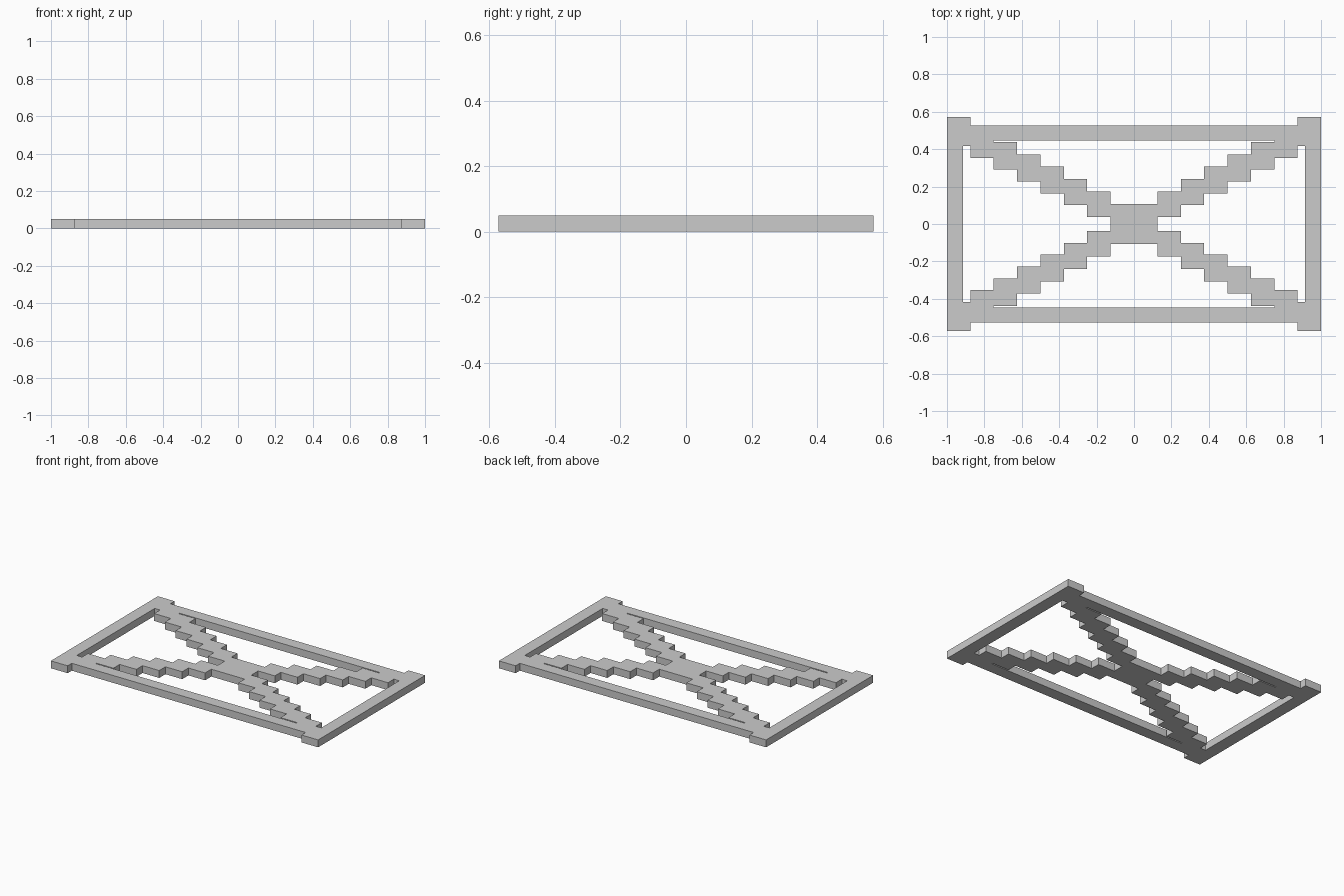
import bpy, bmesh

if "Cube" in bpy.data.objects:
    bpy.data.objects.remove(bpy.data.objects["Cube"])

HEIGHT = 0.05
STEP = 0.125

# One quadrant of the plan as rectangles: x0, x1, y0, y1
rects = [
    (0.0, 0.875, 0.447, 0.527),    # long rail
    (0.915, 1.0, 0.0, 0.572),      # short rail
    (0.0, STEP, 0.0, 0.107),       # centre hub
]
# Stepped diagonal brace, ending in the corner block
for k in range(1, 8):
    rects.append((k * STEP, (k + 1) * STEP,
                  0.037 + 0.0633 * (k - 1), 0.107 + 0.0664 * k))


def filled(x, y):
    return any(a < abs(x) < b and c < abs(y) < d for a, b, c, d in rects)


def breaks(values):
    values = {round(v, 4) for v in values}
    return sorted(values | {-v for v in values})


xs = breaks([v for r in rects for v in r[:2]])
ys = breaks([v for r in rects for v in r[2:]])

# Flat outline: fill every plan cell that lies inside a rectangle
bm = bmesh.new()
verts = {}


def vert(x, y):
    if (x, y) not in verts:
        verts[x, y] = bm.verts.new((x, y, 0))
    return verts[x, y]


for x0, x1 in zip(xs, xs[1:]):
    for y0, y1 in zip(ys, ys[1:]):
        if filled((x0 + x1) / 2, (y0 + y1) / 2):
            bm.faces.new([vert(x0, y0), vert(x1, y0), vert(x1, y1), vert(x0, y1)])

# Raise the outline into one solid slab
result = bmesh.ops.extrude_face_region(bm, geom=bm.faces[:], use_keep_orig=True)
top = [g for g in result["geom"] if isinstance(g, bmesh.types.BMVert)]
bmesh.ops.translate(bm, verts=top, vec=(0, 0, HEIGHT))
bmesh.ops.recalc_face_normals(bm, faces=bm.faces[:])
bmesh.ops.dissolve_limit(bm, angle_limit=0.01, verts=bm.verts[:], edges=bm.edges[:])

mesh = bpy.data.meshes.new("cross_braced_frame")
bm.to_mesh(mesh)
bm.free()
frame = bpy.data.objects.new("cross_braced_frame", mesh)
bpy.context.collection.objects.link(frame)

grey = bpy.data.materials.new("light_grey")
grey.diffuse_color = (0.6, 0.6, 0.6, 1)
grey.use_nodes = True
grey.node_tree.nodes["Principled BSDF"].inputs["Base Color"].default_value = grey.diffuse_color
mesh.materials.append(grey)
